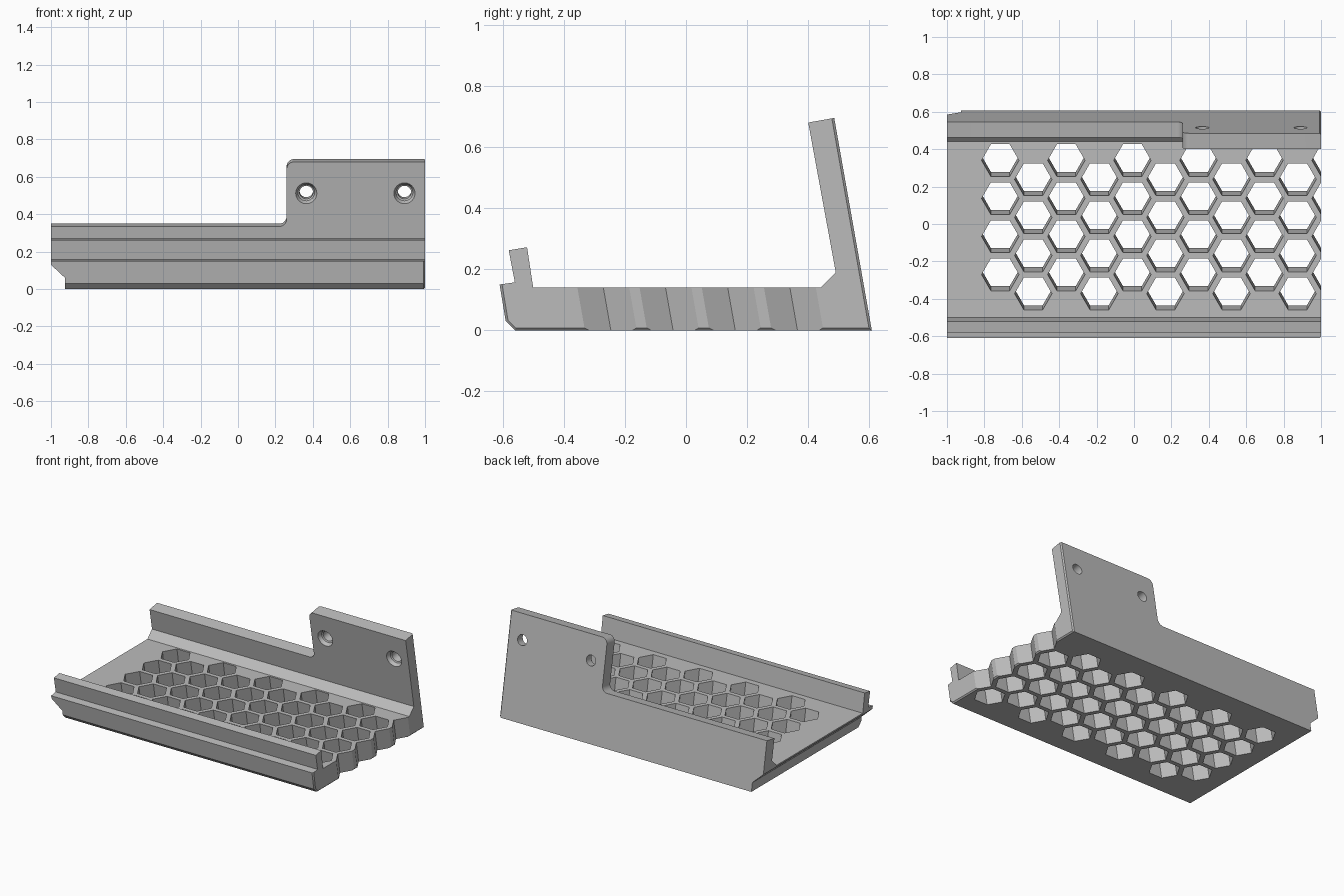
import bpy, bmesh
from math import sin, cos, pi, radians
from mathutils import Vector

cube = bpy.data.objects.get("Cube")
if cube:
    bpy.data.objects.remove(cube)

grey = bpy.data.materials.new("Plain grey")
grey.use_nodes = True
grey.diffuse_color = (0.5, 0.5, 0.5, 1)
grey.node_tree.nodes["Principled BSDF"].inputs["Base Color"].default_value = (0.5, 0.5, 0.5, 1)

LEAN = radians(10)
UP = Vector((0, -sin(LEAN), cos(LEAN)))        # along the leaning wall
INWARD = Vector((0, -cos(LEAN), -sin(LEAN)))   # out of the wall's inner face
WALL_FOOT = Vector((0, 0.608, 0))
THICK = 0.086


def loft(bm, rings):
    """Closed solid through rings of equal point count."""
    loops = [[bm.verts.new(p) for p in ring] for ring in rings]
    n = len(loops[0])
    for a, b in zip(loops, loops[1:]):
        for i in range(n):
            bm.faces.new((a[i], a[(i + 1) % n], b[(i + 1) % n], b[i]))
    bm.faces.new(loops[0][::-1])
    bm.faces.new(loops[-1])
    bmesh.ops.recalc_face_normals(bm, faces=bm.faces[:])
    return loops


def make(name, bm):
    mesh = bpy.data.meshes.new(name)
    bm.to_mesh(mesh)
    bm.free()
    mesh.materials.append(grey)
    obj = bpy.data.objects.new(name, mesh)
    bpy.context.collection.objects.link(obj)
    return obj


def arc(cx, cy, r, start, end, steps=8):
    angles = [radians(start + (end - start) * i / steps) for i in range(steps + 1)]
    return [(cx + r * cos(a), cy + r * sin(a)) for a in angles]


def cut(target, cutter):
    cutter.hide_render = True
    mod = target.modifiers.new(cutter.name, "BOOLEAN")
    mod.operation = "DIFFERENCE"
    mod.solver = "EXACT"
    mod.object = cutter
    bpy.context.view_layer.objects.active = target
    bpy.ops.object.modifier_apply(modifier=mod.name)
    bpy.data.objects.remove(cutter)


# Tray: cross-section with front lip, floor and leaning back wall
outer = [(-0.61, 0.15), (-0.59, 0.03), (-0.56, 0), (0.608, 0), (0.485, 0.695)]
inner = [(0.40, 0.68), (0.49, 0.19), (0.44, 0.14), (-0.50, 0.14),
         (-0.52, 0.272), (-0.58, 0.262), (-0.56, 0.157)]
bm = bmesh.new()
ends = loft(bm, [[(x, y, z) for y, z in outer + inner] for x in (-1, 1)])
rim = set(ends[1][:len(outer)])
edges = [e for e in bm.edges if set(e.verts) <= rim]
bmesh.ops.bevel(bm, geom=edges, offset=0.008, segments=1, affect="EDGES")
tray = make("tray", bm)

# Lower part of the back wall, with rounded corners beside the tall tab
shape = ([(-1.2, 0.355)] + arc(0.22, 0.395, 0.04, -90, 0)
         + arc(0.30, 0.666, 0.04, 180, 90) + [(0.30, 0.8), (-1.2, 0.8)])
bm = bmesh.new()
loft(bm, [[WALL_FOOT + Vector((x, 0, 0)) + UP * s + INWARD * d for x, s in shape]
          for d in (-0.1, 0.2)])
cut(tray, make("wall_step_cutter", bm))

# Undercut below the right end
under = [(-1.1, -0.1), (-0.925, -0.1), (-0.925, 0.06), (-1, 0.13), (-1.1, 0.23)]
bm = bmesh.new()
loft(bm, [[(x, y, z) for x, z in under] for y in (-1, 1)])
cut(tray, make("end_undercut_cutter", bm))

# Honeycomb: tilted hexagonal holes, the last column open at the left end
bm = bmesh.new()
for col in range(11):
    for row in range(4):
        cx = -0.715 + 0.1766 * col
        cy = 0.34 - 0.2035 * row - 0.102 * (col % 2)
        rings = []
        for z in (-0.04, 0.18):
            shift = (0.14 - z) * sin(LEAN) / cos(LEAN)
            rings.append([(x, y + shift, z) for x, y in arc(cx, cy, 0.1, 0, 300, 5)])
        loft(bm, rings)
cut(tray, make("honeycomb_cutter", bm))

# Countersunk screw holes through the tab
bm = bmesh.new()
for x in (0.365, 0.89):
    centre = WALL_FOOT + Vector((x, 0, 0)) + UP * 0.535
    rings = []
    for d, r in ((-0.05, 0.036), (THICK - 0.03, 0.036), (THICK - 0.025, 0.045),
                 (THICK, 0.057), (THICK + 0.03, 0.057)):
        rings.append([centre + INWARD * d + Vector((a, 0, 0)) + UP * b
                      for a, b in arc(0, 0, r, 0, 345, 23)])
    loft(bm, rings)
cut(tray, make("screw_hole_cutter", bm))

# Smooth the rounded corners and holes, keep the rest crisp
bpy.ops.object.select_all(action="DESELECT")
tray.select_set(True)
bpy.context.view_layer.objects.active = tray
bpy.ops.object.shade_smooth_by_angle(angle=radians(25))
